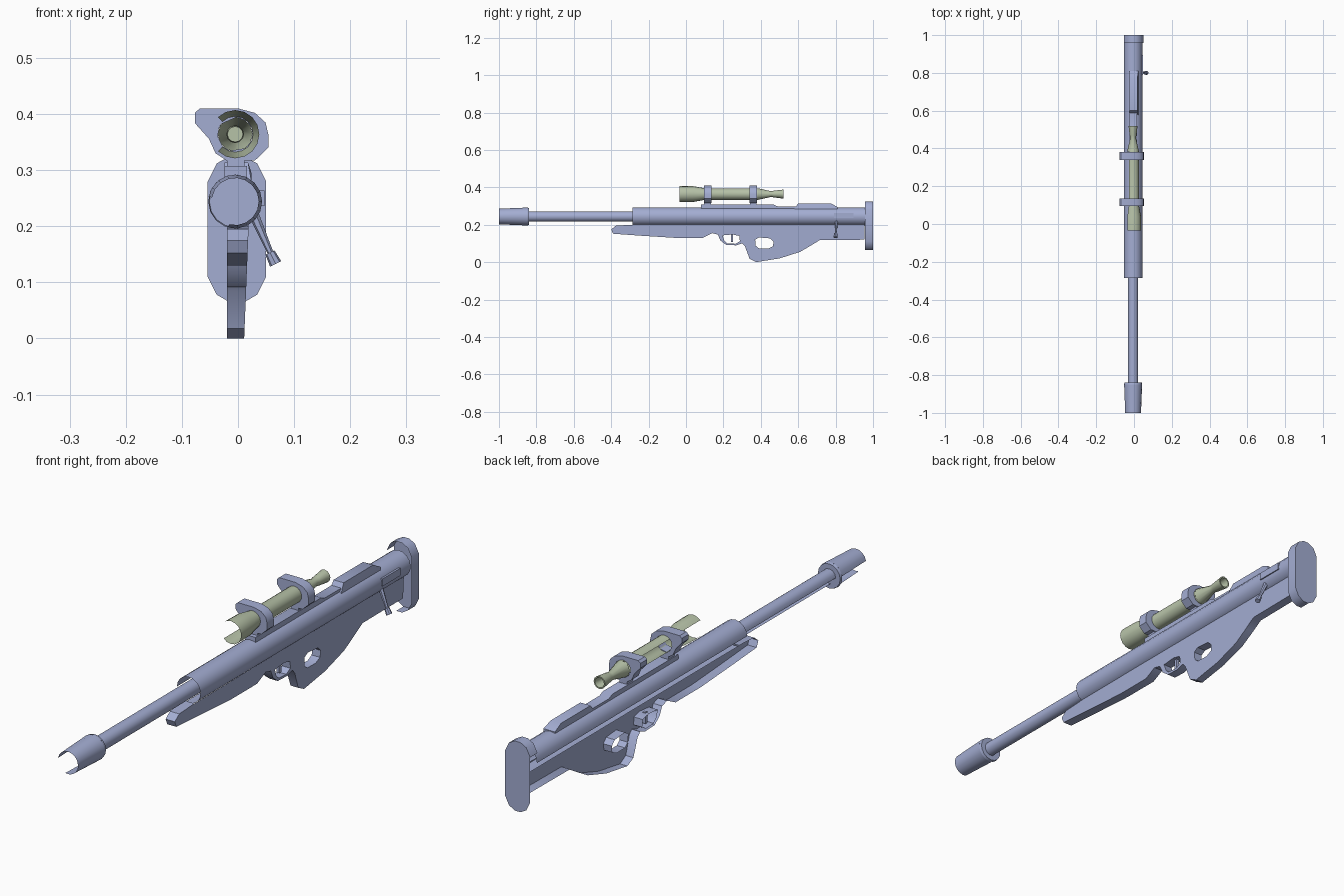
import bpy, bmesh, math
from mathutils import Vector

if "Cube" in bpy.data.objects:
    bpy.data.objects.remove(bpy.data.objects["Cube"])

CX, CZ, SZ = -0.005, 0.244, 0.364      # barrel axis x, barrel axis z, scope axis z


def material(name, rgb):
    m = bpy.data.materials.new(name)
    m.diffuse_color = (*rgb, 1)
    m.use_nodes = True
    m.node_tree.nodes["Principled BSDF"].inputs["Base Color"].default_value = m.diffuse_color
    return m


BLUE = material("blue_grey_metal", (0.37, 0.42, 0.65))
OLIVE = material("olive_scope", (0.47, 0.54, 0.39))


def finish(name, bm, mat):
    me = bpy.data.meshes.new(name)
    bm.to_mesh(me)
    bm.free()
    me.materials.append(mat)
    ob = bpy.data.objects.new(name, me)
    bpy.context.collection.objects.link(ob)
    return ob


def tube(name, profile, cz, a0, a1, n, mat=BLUE):
    """Sweep (radius, y) points round the y axis from angle a0 to a1; may be partial."""
    bm = bmesh.new()
    rows = []
    for r, y in profile:
        rows.append([bm.verts.new((CX + r * math.cos(t), y, cz + r * math.sin(t)))
                     for t in (math.radians(a0 + (a1 - a0) * j / n) for j in range(n + 1))])
    for p, q in zip(rows, rows[1:]):
        for j in range(n):
            bm.faces.new((p[j], q[j], q[j + 1], p[j + 1]))
    bmesh.ops.remove_doubles(bm, verts=bm.verts, dist=1e-5)
    return finish(name, bm, mat)


def side_plate(name, loops, right, left, wall=lambda a, b: True, back=True):
    """Side profile with holes, given as (y, z) loops, extruded from right(z) to left x."""
    bm = bmesh.new()
    edges, walls, caps = [], [], []
    for lp in loops:
        r = [bm.verts.new((right(z), y, z)) for y, z in lp]
        l = [bm.verts.new((left, y, z)) for y, z in lp]
        for i in range(len(lp)):
            k = (i + 1) % len(lp)
            edges.append(bm.edges.new((r[i], r[k])))
            if back:
                caps.append(bm.edges.new((l[i], l[k])))
            if wall(lp[i], lp[k]):
                walls.append((r[i], r[k], l[k], l[i]))
    bmesh.ops.triangle_fill(bm, edges=edges, use_beauty=True)
    if back:
        bmesh.ops.triangle_fill(bm, edges=caps, use_beauty=True)
    for w in walls:
        bm.faces.new(w)
    bmesh.ops.recalc_face_normals(bm, faces=bm.faces)
    bm.faces.ensure_lookup_table()
    if bm.faces[0].normal.x < 0:
        bmesh.ops.reverse_faces(bm, faces=bm.faces)
    bmesh.ops.delete(bm, geom=[v for v in bm.verts if not v.link_faces], context='VERTS')
    return finish(name, bm, BLUE)


def box(name, lo, hi):
    bm = bmesh.new()
    bmesh.ops.create_cube(bm, size=1)
    for v in bm.verts:
        v.co = Vector([lo[i] if v.co[i] < 0 else hi[i] for i in range(3)])
    return finish(name, bm, BLUE)


# Barrel group: the lower left of each tube is open
tube("receiver_tube", [(0.049, -0.285), (0.049, 0.96)], CZ, -105, 180, 13)
tube("barrel", [(0.0275, -0.85), (0.0275, -0.2)], CZ, -105, 180, 10)
tube("muzzle_brake", [(0.042, -1.0), (0.048, -0.85)], CZ, -105, 170, 13)
tube("muzzle_collar", [(0.048, -0.85), (0.046, -0.84), (0.0, -0.84)], CZ, 0, 360, 16)

# Stock: fore-end, trigger guard, grip and butt in one profile with two holes
outline = [(-0.40, 0.175), (-0.375, 0.195), (-0.285, 0.20), (0.955, 0.205), (0.955, 0.12),
           (0.715, 0.118), (0.67, 0.09), (0.61, 0.055), (0.50, 0.02), (0.405, 0.005),
           (0.375, 0.0), (0.34, 0.018), (0.315, 0.085), (0.30, 0.10), (0.27, 0.09),
           (0.215, 0.092), (0.185, 0.115), (0.17, 0.147), (0.14, 0.155), (0.09, 0.13),
           (-0.06, 0.13), (-0.25, 0.142), (-0.39, 0.152)]
guard_hole = [(0.195, 0.143), (0.205, 0.115), (0.22, 0.101), (0.265, 0.098),
              (0.288, 0.112), (0.285, 0.14), (0.25, 0.148)]
thumb_hole = [(0.37, 0.12), (0.372, 0.088), (0.39, 0.074), (0.44, 0.073),
              (0.465, 0.085), (0.468, 0.11), (0.45, 0.127), (0.39, 0.132)]
side_plate("stock", [outline, guard_hole, thumb_hole], lambda z: 0.011 + 0.04 * z, -0.02,
           wall=lambda a, b: not (a[1] >= 0.2 and b[1] >= 0.2), back=False)
box("trigger", (-0.008, 0.24, 0.108), (0.003, 0.252, 0.15))

# Butt plate: closed rear face, rim open on the left
half = [(0.012, 0.325), (0.036, 0.312), (0.052, 0.28), (0.052, 0.11), (0.036, 0.078), (0.012, 0.064)]
ring = half + [(-x, z) for x, z in reversed(half)]
bm = bmesh.new()
rear = [bm.verts.new((x - 0.002, 1.0, z)) for x, z in ring]
front = [bm.verts.new((x - 0.002, 0.957, z)) for x, z in ring]
bm.faces.new(rear)
for i in range(12):
    if i not in (6, 7, 8):
        k = (i + 1) % 12
        bm.faces.new((rear[k], rear[i], front[i], front[k]))
bmesh.ops.recalc_face_normals(bm, faces=bm.faces)
bm.faces.ensure_lookup_table()
if bm.faces[0].normal.y < 0:
    bmesh.ops.reverse_faces(bm, faces=bm.faces)
finish("butt_plate", bm, BLUE)

# Top rail and cheek block
side_plate("scope_rail", [[(0.08, 0.285), (0.08, 0.307), (0.47, 0.307), (0.49, 0.298), (0.59, 0.298),
                           (0.59, 0.285)]], lambda z: 0.016, -0.024)
side_plate("rear_block", [[(0.575, 0.28), (0.60, 0.314), (0.775, 0.314), (0.81, 0.295), (0.81, 0.28)]],
           lambda z: 0.018 if z > 0.3 else 0.024, -0.024)

# Scope: left strip open on the main body, eyepiece complete
tube("scope_body", [(0.043, -0.035), (0.042, 0.04), (0.031, 0.10), (0.031, 0.385)],
     SZ, -135, 135, 12, OLIVE)
tube("scope_eyepiece", [(0.031, 0.385), (0.015, 0.455), (0.018, 0.47), (0.024, 0.52),
                        (0.019, 0.52), (0.014, 0.48), (0.0, 0.48)], SZ, 0, 360, 12, OLIVE)

# Scope rings: lopsided clamps with a lug at the upper left
clamp = [(0.054, 0.364), (0.049, 0.385), (0.03, 0.402), (0.0, 0.41), (-0.068, 0.41), (-0.077, 0.402),
         (-0.077, 0.384), (-0.052, 0.356), (-0.04, 0.33), (-0.02, 0.317), (0.03, 0.317), (0.054, 0.34)]
for label, y in (("front", 0.115), ("rear", 0.36)):
    bm = bmesh.new()
    loops = []
    for yy in (y - 0.02, y + 0.02):
        outer = [bm.verts.new((x, yy, z)) for x, z in clamp]
        inner = []
        for x, z in clamp:
            d = Vector((x - CX, z - SZ)).normalized() * 0.031
            inner.append(bm.verts.new((CX + d.x, yy, SZ + d.y)))
        loops.append((outer, inner))
    (o1, i1), (o2, i2) = loops
    for a in range(12):
        b = (a + 1) % 12
        for p, q in ((o1, i1), (o2, o1), (i2, o2), (i1, i2)):
            bm.faces.new((p[a], p[b], q[b], q[a]))
    bmesh.ops.recalc_face_normals(bm, faces=bm.faces)
    finish(label + "_scope_ring", bm, BLUE)
    box(label + "_ring_foot", (-0.02, y - 0.018, 0.30), (0.012, y + 0.018, 0.325))

# Bolt: slot cover, angled handle and knob
box("bolt_cover", (0.03, 0.79, 0.236), (0.047, 0.895, 0.264))


def rod(name, a, b, r1, r2, n):
    a, b = Vector(a), Vector(b)
    bm = bmesh.new()
    bmesh.ops.create_cone(bm, cap_ends=True, segments=n, radius1=r1, radius2=r2, depth=(b - a).length)
    rot = (b - a).to_track_quat('Z', 'Y')
    for v in bm.verts:
        v.co = rot @ v.co + (a + b) / 2
    finish(name, bm, BLUE)


rod("bolt_handle", (0.022, 0.805, 0.235), (0.06, 0.80, 0.148), 0.010, 0.005, 6)
rod("bolt_knob", (0.057, 0.80, 0.153), (0.067, 0.80, 0.133), 0.009, 0.011, 8)

# Smooth the round parts, keeping edges sharp
for ob in bpy.data.objects:
    ob.select_set(True)
    bpy.context.view_layer.objects.active = ob
bpy.ops.object.shade_smooth_by_angle(angle=math.radians(35))
